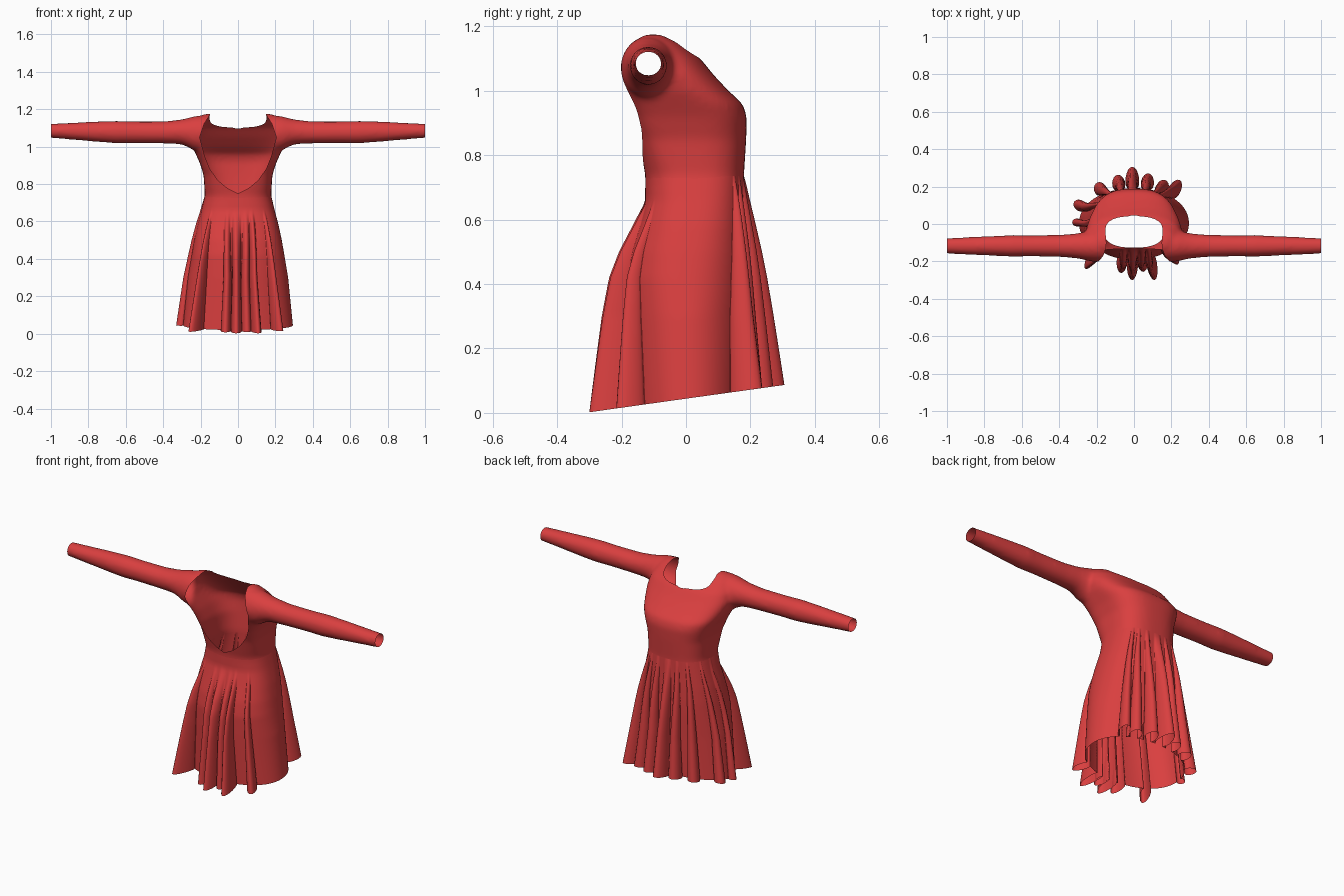
import bpy, bmesh, math
from mathutils import Vector

if "Cube" in bpy.data.objects:
    bpy.data.objects.remove(bpy.data.objects["Cube"])

red = bpy.data.materials.new("red_cloth")
red.diffuse_color = (0.7, 0.05, 0.05, 1)
red.use_nodes = True
red.node_tree.nodes["Principled BSDF"].inputs["Base Color"].default_value = red.diffuse_color

# z: half width, back y, front y of the garment section
BODY = [(0.00, .298, -.175, .190), (0.30, .268, -.190, .192), (0.42, .248, -.190, .192),
        (0.50, .234, -.175, .190), (0.58, .217, -.150, .186), (0.66, .196, -.127, .182),
        (0.74, .177, -.126, .180), (0.85, .184, -.150, .187), (0.92, .207, -.170, .189),
        (0.96, .226, -.184, .176), (1.00, .245, -.200, .132), (1.05, .258, -.215, .085),
        (1.10, .250, -.210, .045), (1.15, .218, -.175, -.015), (1.175, .180, -.130, -.070)]
# z: half width of the deep open panel
OPENING = [(.70, -.08), (.75, 0), (.78, .060), (.82, .107), (.88, .150), (.95, .178),
           (1.05, .205), (1.12, .182), (1.18, .145)]
# x: centre z, half height, half depth of the sleeve
SLEEVE = [(.08, 1.06, .085, .065), (.17, 1.070, .100, .087), (.23, 1.070, .094, .084),
          (.27, 1.076, .077, .074), (.31, 1.079, .065, .066), (.40, 1.076, .059, .059),
          (.55, 1.077, .058, .056), (.65, 1.078, .060, .058), (.75, 1.080, .055, .053),
          (.85, 1.082, .048, .049), (1.03, 1.085, .036, .040)]


def interp(table, k):
    k = min(max(k, table[0][0]), table[-1][0])
    for p, q in zip(table, table[1:]):
        if k <= q[0]:
            f = (k - p[0]) / (q[0] - p[0])
            return [a + (b - a) * f for a, b in zip(p[1:], q[1:])]


def section(z, ang):
    a, yb, yf = interp(BODY, z)
    c, s = math.cos(ang), math.sin(ang)
    # rounder towards the hem, squarer across the upper back
    n = interp([(.3, 2.1), (.74, 2.7), (.9, 2.7)], z)[0]
    if s < 0:
        n = interp([(.3, 2.1), (.72, 2.7), (.9, 4.0)], z)[0]
    return Vector((a * math.copysign(abs(c) ** (2 / n), c),
                   (yb + yf) / 2 + (yf - yb) / 2 * math.copysign(abs(s) ** (2 / n), s), z))


def loft(bm, rings, caps):
    rows = [[bm.verts.new(p) for p in r] for r in rings]
    n = len(rows[0])
    for r, s in zip(rows, rows[1:]):
        for i in range(n):
            bm.faces.new((r[i], r[(i + 1) % n], s[(i + 1) % n], s[i]))
    if caps:
        bm.faces.new(rows[0][::-1])
        bm.faces.new(rows[-1])


def make_object(name, bm):
    me = bpy.data.meshes.new(name)
    bm.to_mesh(me)
    bm.free()
    ob = bpy.data.objects.new(name, me)
    bpy.context.collection.objects.link(ob)
    me.materials.append(red)
    bpy.ops.object.select_all(action='DESELECT')
    ob.select_set(True)
    bpy.context.view_layer.objects.active = ob
    return ob


# Bodice and sleeves as solids, fused by a remesh
bm = bmesh.new()
angles = [math.tau * i / 64 for i in range(64)]
loft(bm, [[section(.66 + .515 * k / 40, a) for a in angles] for k in range(41)], True)
for side in (1, -1):
    rings = []
    for k in range(31):
        x = .08 + .95 * k / 30
        cz, rz, ry = interp(SLEEVE, x)
        rings.append([(side * x, -.117 + ry * math.cos(a), cz + rz * math.sin(a)) for a in angles[::2]])
    loft(bm, rings, True)
bmesh.ops.recalc_face_normals(bm, faces=bm.faces)
bodice = make_object("bodice_with_sleeves", bm)
m = bodice.modifiers.new("fuse", 'REMESH')
m.mode = 'VOXEL'
m.voxel_size = 0.01
bpy.ops.object.modifier_apply(modifier="fuse")
m = bodice.modifiers.new("soften", 'SMOOTH')
m.iterations = 12
bpy.ops.object.modifier_apply(modifier="soften")


# Cut field: positive where cloth is removed (neck, open panel, cuffs, waist)
def cut(p):
    w = interp(OPENING, p.z)[0]
    d = p.y + .105
    if d <= 0:
        f = w - abs(p.x)
    elif p.z < 1.04:
        f = -d
    else:
        f = w * max(0, 1 - (d / .147) ** 2.6) ** (1 / 2.6) - abs(p.x)
        if d >= .147:
            f = .147 - d - 1e-4
    return max(f, abs(p.x) - 1.0, .725 - p.z)


bm = bmesh.new()
bm.from_mesh(bodice.data)
bmesh.ops.triangulate(bm, faces=bm.faces)
val = {v: cut(v.co) for v in bm.verts}
new = []
for e in list(bm.edges):
    a, b = e.verts
    fa, fb = val[a], val[b]
    if (fa > 0) != (fb > 0):
        t = min(max(fa / (fa - fb), .02), .98)
        new.append(bmesh.utils.edge_split(e, a, t)[1])
bmesh.ops.connect_verts(bm, verts=new)
bmesh.ops.delete(bm, geom=[v for v, f in val.items() if f > 0], context='VERTS')
bm.to_mesh(bodice.data)
bm.free()
bpy.ops.object.shade_smooth()

# Skirt: fold tips at the hem, each a teardrop loop growing from the waist down
TIPS = [(-.01, .305), (-.09, .262), (.08, .27), (-.20, .222), (.17, .235), (.25, .235),
        (-.325, .12), (-.335, .01), (-.26, -.24), (-.07, -.262),
        (-.01, -.300), (.05, -.255), (.11, -.300), (.235, -.215)]
SPREAD = math.radians(4)
columns, centres = [], []
for tip in TIPS:
    tip = Vector((*tip, 0))
    c = min((math.radians(d / 2) for d in range(720)), key=lambda a: (section(0, a) - tip).length)
    centres.append(c)
    out = tip - section(0, c)
    side = Vector((-out.y, out.x, 0)).normalized()
    bulge = min(.024 if tip.y > 0 else .017, out.length * .35)
    for k in range(-8, 9):
        u = k / 8
        off = out * (.5 + .5 * math.cos(math.pi * u)) + side * bulge * math.sin(math.pi * u)
        columns.append((c + u * SPREAD, off))
for d in range(0, 360, 2):
    a = math.radians(d)
    if all(abs(math.remainder(a - c, math.tau)) > SPREAD * 1.1 for c in centres):
        columns.append((a, Vector((0, 0, 0))))
columns.sort(key=lambda c: c[0])

rings = []
for k in range(41):
    t = k / 40
    ring = []
    for a, off in columns:
        hem = .044 + .14 * (section(0, a).y + off.y)
        z = .735 + (hem - .735) * t
        start = .12 if off.y < 0 else 0
        grow = max(0, (t - start) / (1 - start)) ** .9
        p = section(z, a) + off * grow
        ring.append((p.x, p.y, max(z, 0)))
    rings.append(ring)
bm = bmesh.new()
loft(bm, rings, False)
bmesh.ops.recalc_face_normals(bm, faces=bm.faces)
make_object("pleated_skirt", bm)
bpy.ops.object.shade_smooth()
